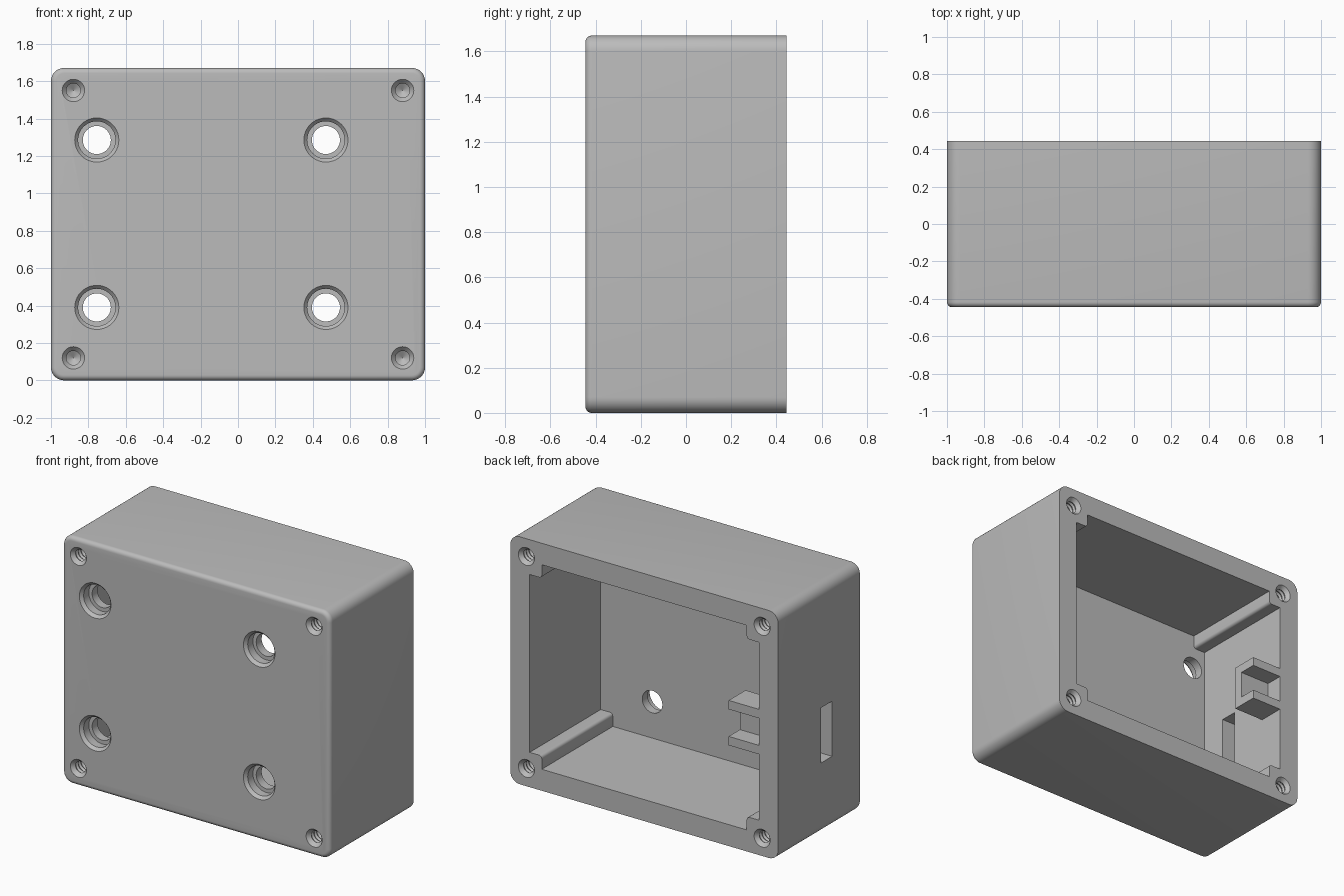
import bpy, bmesh, math
from mathutils import Vector

cube = bpy.data.objects.get("Cube")
if cube:
    bpy.data.objects.remove(cube, do_unlink=True)

W, D, H = 1.0, 0.445, 1.67          # half width, half depth, height
MID = H / 2
WALL = 0.145
FLOOR_Y = -0.312                    # inner side of the front panel

grey = bpy.data.materials.new("plain grey")
grey.use_nodes = True
grey.diffuse_color = (0.5, 0.5, 0.5, 1)
grey.node_tree.nodes["Principled BSDF"].inputs["Base Color"].default_value = (0.5, 0.5, 0.5, 1)


def finish(name, bm):
    bmesh.ops.recalc_face_normals(bm, faces=bm.faces)
    mesh = bpy.data.meshes.new(name)
    bm.to_mesh(mesh)
    bm.free()
    mesh.materials.append(grey)
    obj = bpy.data.objects.new(name, mesh)
    bpy.context.collection.objects.link(obj)
    return obj


def prism(name, points, axis, start, end, front_bevel=0):
    """Extrude a flat outline along x (y, z points) or y (x, z points)."""
    bm = bmesh.new()
    place = (lambda p: (start, p[0], p[1])) if axis == "x" else (lambda p: (p[0], start, p[1]))
    face = bm.faces.new([bm.verts.new(place(p)) for p in points])
    rim = list(face.edges)
    new = bmesh.ops.extrude_face_region(bm, geom=[face], use_keep_orig=True)["geom"]
    step = Vector((end - start, 0, 0) if axis == "x" else (0, end - start, 0))
    bmesh.ops.translate(bm, vec=step, verts=[v for v in new if isinstance(v, bmesh.types.BMVert)])
    if front_bevel:
        bmesh.ops.recalc_face_normals(bm, faces=bm.faces)
        bmesh.ops.bevel(bm, geom=rim, offset=front_bevel, segments=6, profile=0.5, affect="EDGES")
    return finish(name, bm)


def drill(name, profile, x, z, y, direction, sides=40):
    """Turn a (radius, depth) profile into a cutter entering the box at y."""
    bm = bmesh.new()
    rings = []
    for radius, depth in profile:
        rings.append([bm.verts.new((x + radius * math.cos(math.tau * i / sides),
                                    y + direction * depth,
                                    z + radius * math.sin(math.tau * i / sides)))
                      for i in range(sides)])
    for a, b in zip(rings, rings[1:]):
        for i in range(sides):
            j = (i + 1) % sides
            bm.faces.new((a[i], a[j], b[j], b[i]))
    bm.faces.new(rings[0])
    bm.faces.new(rings[-1])
    return finish(name, bm)


def cut(target, cutter):
    cutter.hide_render = True
    mod = target.modifiers.new("cut", "BOOLEAN")
    mod.operation = "DIFFERENCE"
    mod.solver = "EXACT"
    mod.object = cutter
    bpy.context.view_layer.objects.active = target
    bpy.ops.object.modifier_apply(modifier=mod.name)
    bpy.data.objects.remove(cutter, do_unlink=True)


def arc(cx, cz, radius, a0, a1, steps):
    return [(cx + radius * math.cos(math.radians(a0 + (a1 - a0) * i / steps)),
             cz + radius * math.sin(math.radians(a0 + (a1 - a0) * i / steps)))
            for i in range(steps + 1)]


def four_corners(quarter):
    """Mirror an upper right quarter outline around the box centre."""
    out = []
    for sx, sz in ((1, 1), (-1, 1), (-1, -1), (1, -1)):
        part = [(sx * px, MID + sz * pz) for px, pz in quarter]
        out += part if sx * sz > 0 else part[::-1]
    return out


# Outer shell with rounded corners and a softened front edge
R = 0.07
shell = prism("enclosure_body", four_corners(arc(W - R, MID - R, R, 0, 90, 8)),
              "y", -D, D, front_bevel=0.028)

# Cavity, notched at its corners to leave the screw posts
ix, iz, post, r = W - WALL, MID - WALL, 0.09, 0.02
notch = [(ix, iz - post)]
notch += arc(ix - post + r, iz - post + r, r, 270, 180, 4)
notch += [(ix - post, iz)]
cut(shell, prism("cavity_cutter", four_corners(notch), "y", FLOOR_Y, D + 0.1))

# Side cable slot
cut(shell, prism("slot_cutter", [(-0.13, 0.485), (-0.01, 0.485), (-0.01, 0.857), (-0.13, 0.857)],
                 "x", -W - 0.1, -ix + 0.1))

# Counterbored mounting holes through the front panel
bore = [(0.118, -0.05), (0.118, 0), (0.1, 0.02), (0.1, 0.075), (0.075, 0.075), (0.075, 0.2)]
for x in (-0.755, 0.47):
    for z in (0.39, 1.285):
        cut(shell, drill("mount_cutter", bore, x, z, -D, 1))

# Threaded blind screw holes at every corner, front and back
thread = [(0.06, -0.05), (0.06, 0), (0.038, 0.025)]
for k in range(9):
    depth = 0.025 + k * 0.028
    thread += [(0.046, depth + 0.014), (0.038, depth + 0.028)]
end = thread[-1][1]
thread += [(0.038, end + 0.01), (0.001, end + 0.035)]
for x in (-0.88, 0.88):
    for z in (0.12, H - 0.12):
        for side in (-1, 1):
            cut(shell, drill("screw_cutter", thread, x, z, side * D, -side, sides=28))

# C-shaped bracket on the inner side wall, open towards the back
y0, y1, t = 0.265, D, 0.06
zb, zt = 0.68, 0.983
outline = [(y0, zb), (y1, zb), (y1, zb + t), (y0 + t, zb + t),
           (y0 + t, zt - t), (y1, zt - t), (y1, zt), (y0, zt)]
prism("inner_bracket", outline, "x", -ix, -0.63)

# Smooth the rounded areas, keep the edges sharp
bpy.context.view_layer.update()
shell.select_set(True)
bpy.context.view_layer.objects.active = shell
bpy.ops.object.shade_smooth_by_angle(angle=math.radians(30))
